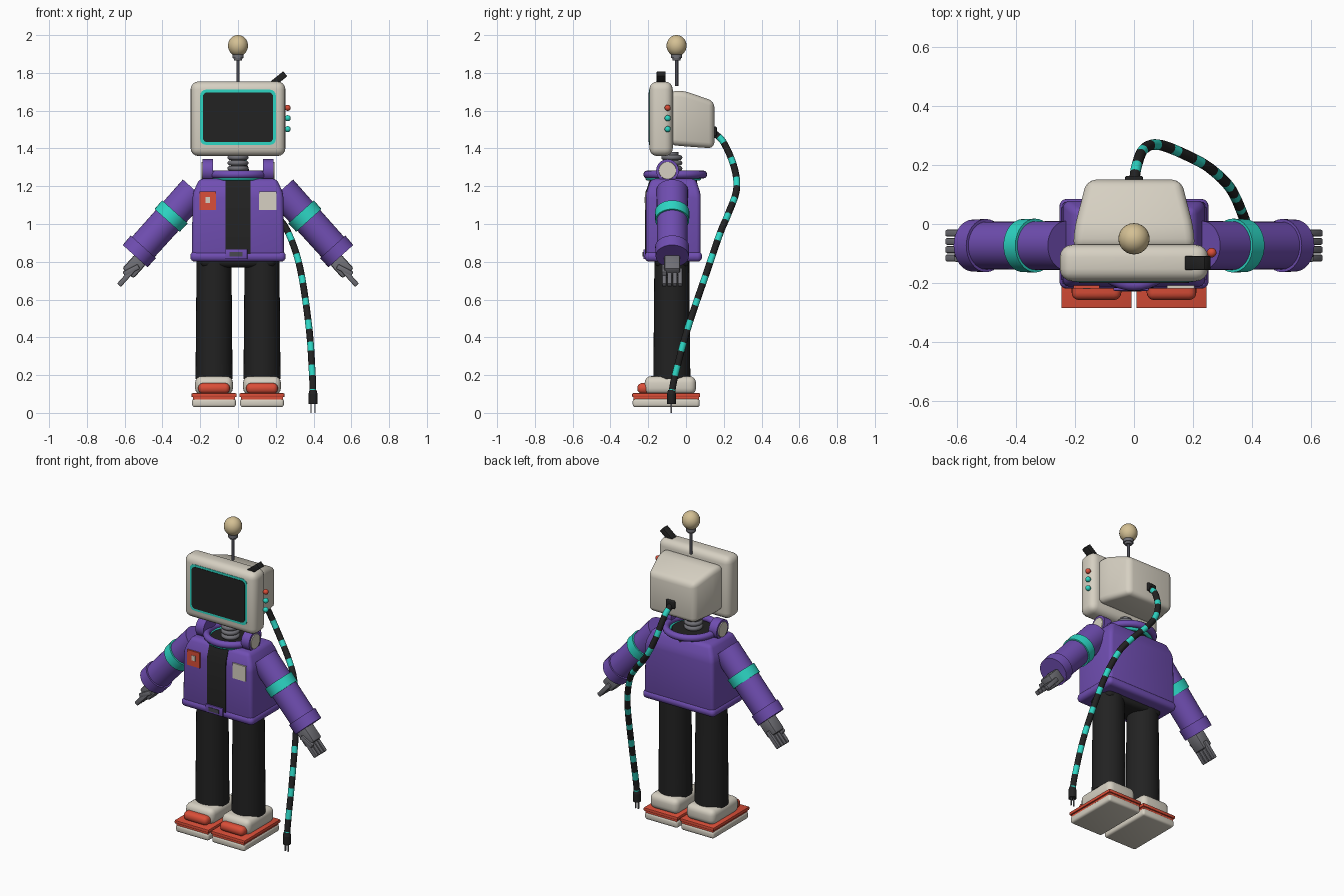
import bpy, bmesh, math
from mathutils import Vector, Matrix

if "Cube" in bpy.data.objects:
    bpy.data.objects.remove(bpy.data.objects["Cube"])


def material(name, rgb):
    m = bpy.data.materials.new(name)
    m.diffuse_color = [((c / 255 + 0.055) / 1.055) ** 2.4 for c in rgb] + [1]
    m.use_nodes = True
    m.node_tree.nodes["Principled BSDF"].inputs["Base Color"].default_value = m.diffuse_color
    return m


CREAM = material("cream", (214, 208, 194))
PURPLE = material("purple", (112, 78, 178))
TEAL = material("teal", (45, 214, 196))
RED = material("red", (218, 78, 56))
BLACK = material("black", (34, 34, 34))
GRAY = material("gray", (112, 112, 118))
DARK = material("dark_gray", (72, 72, 80))
TAN = material("tan", (212, 192, 148))


def finish(bm, name, *mats):
    bmesh.ops.recalc_face_normals(bm, faces=bm.faces)
    me = bpy.data.meshes.new(name)
    bm.to_mesh(me)
    bm.free()
    ob = bpy.data.objects.new(name, me)
    bpy.context.collection.objects.link(ob)
    for m in mats:
        me.materials.append(m)
    return ob


def box(name, loc, size, mat, bevel=0.0, seg=3, axis=None, tilt=0.0):
    """Box with rounded edges (only those along axis if given), tilted about y."""
    bm = bmesh.new()
    bmesh.ops.create_cube(bm, size=1)
    bmesh.ops.scale(bm, vec=size, verts=bm.verts)
    if bevel:
        edges = [e for e in bm.edges if axis is None
                 or abs((e.verts[0].co - e.verts[1].co)[axis]) > 1e-5]
        bmesh.ops.bevel(bm, geom=edges, offset=bevel, segments=seg, profile=0.5, affect='EDGES')
    bm.transform(Matrix.Translation(loc) @ Matrix.Rotation(tilt, 4, 'Y'))
    return finish(bm, name, mat)


def loft(name, sections, mat, bevel=0.0, seg=3):
    """Stack of rectangles (z, y centre, half x, half y), skinned and rounded."""
    bm = bmesh.new()
    rings = [[bm.verts.new((sx * hx, cy + sy * hy, z))
              for sx, sy in ((-1, -1), (1, -1), (1, 1), (-1, 1))]
             for z, cy, hx, hy in sections]
    for a, b in zip(rings, rings[1:]):
        for i in range(4):
            bm.faces.new((a[i], a[(i + 1) % 4], b[(i + 1) % 4], b[i]))
    bm.faces.new(rings[0])
    bm.faces.new(rings[-1])
    if bevel:
        bmesh.ops.bevel(bm, geom=bm.edges[:], offset=bevel, segments=seg, profile=0.5, affect='EDGES')
    return finish(bm, name, mat)


def rod(name, a, b, r1, r2, mat, sides=32):
    a, b = Vector(a), Vector(b)
    bm = bmesh.new()
    bmesh.ops.create_cone(bm, cap_ends=True, segments=sides, radius1=r1, radius2=r2,
                          depth=(b - a).length)
    bm.transform(Matrix.Translation((a + b) / 2) @ (b - a).to_track_quat('Z', 'Y').to_matrix().to_4x4())
    return finish(bm, name, mat)


def ball(name, loc, radii, mat):
    bm = bmesh.new()
    bmesh.ops.create_uvsphere(bm, u_segments=24, v_segments=16, radius=1)
    bm.transform(Matrix.Translation(loc) @ Matrix.Diagonal((*radii, 1)))
    return finish(bm, name, mat)


def ring(name, loc, major, minor, mat, sy=1.0):
    bpy.ops.mesh.primitive_torus_add(location=loc, major_radius=major, minor_radius=minor,
                                     major_segments=40, minor_segments=12)
    ob = bpy.context.object
    ob.name = name
    ob.scale = (1, sy, 1)
    ob.data.materials.append(mat)


CY = -0.067  # body centre in y

# Monitor head with screen and tapered rear housing
box("head_front", (0, -0.132, 1.557), (0.502, 0.124, 0.395), CREAM, 0.042, 4)
box("screen_frame", (0, -0.192, 1.565), (0.40, 0.009, 0.292), TEAL, 0.03, 4, 1)
box("screen", (0, -0.195, 1.565), (0.372, 0.009, 0.264), BLACK, 0.024, 4, 1)
housing = loft("head_rear", [(-0.09, 1.56, 0.205, 0.14), (-0.02, 1.56, 0.203, 0.148),
                             (0.15, 1.525, 0.16, 0.125)], CREAM, 0.03, 3)
for v in housing.data.vertices:  # lay the stack down so it runs backwards
    v.co = (v.co.x, v.co.z, v.co.y)
housing.data.flip_normals()
box("cable_socket", (0, 0.148, 1.49), (0.06, 0.03, 0.05), BLACK, 0.006)
box("head_switch", (0.215, -0.132, 1.767), (0.09, 0.048, 0.034), BLACK, 0.004, 2, None, -0.68)
for i, (z, m) in enumerate(((1.615, RED), (1.56, TEAL), (1.502, TEAL))):
    ball(f"side_knob_{i}", (0.263, -0.097, z), (0.016, 0.016, 0.016), m)

# Antenna with bulb
rod("antenna", (0, -0.05, 1.73), (0, -0.05, 1.875), 0.009, 0.009, DARK, 16)
rod("bulb_socket_low", (0, -0.05, 1.866), (0, -0.05, 1.88), 0.02, 0.024, GRAY)
rod("bulb_socket", (0, -0.05, 1.878), (0, -0.05, 1.9), 0.03, 0.03, GRAY)
ball("bulb", (0, -0.05, 1.944), (0.053, 0.053, 0.056), TAN)

# Neck coil, shirt top and collar
rod("neck", (0, -0.075, 1.22), (0, -0.075, 1.38), 0.036, 0.036, GRAY)
for i in range(4):
    ring(f"neck_coil_{i}", (0, -0.075, 1.265 + 0.029 * i), 0.043, 0.013, GRAY)
rod("shirt_top", (0, CY, 1.2), (0, CY, 1.252), 0.13, 0.12, BLACK)
ring("teal_collar", (0, CY, 1.243), 0.135, 0.013, TEAL)
ring("headphone_band", (0, -0.057, 1.262), 0.148, 0.021, PURPLE)
for s in (-1, 1):
    rod("headphone_cup", (s * 0.132, -0.098, 1.283), (s * 0.188, -0.098, 1.283), 0.06, 0.06, PURPLE)
    rod("headphone_pad", (s * 0.186, -0.098, 1.283), (s * 0.193, -0.098, 1.283), 0.047, 0.045, CREAM)

# Jacket
loft("jacket", [(0.82, CY, 0.245, 0.145), (1.16, CY, 0.24, 0.145), (1.24, CY, 0.205, 0.118)],
     PURPLE, 0.022, 3)
loft("shirt_strip", [(0.84, -0.1, 0.066, 0.117), (1.16, -0.1, 0.066, 0.117),
                     (1.243, -0.1, 0.066, 0.088)], BLACK)
box("jacket_hem", (0, CY, 0.828), (0.505, 0.304, 0.055), PURPLE, 0.025, 4)
box("buckle", (-0.01, -0.22, 0.84), (0.12, 0.012, 0.052), PURPLE, 0.004, 2)
box("buckle_inset", (-0.01, -0.227, 0.84), (0.07, 0.004, 0.024), DARK)
box("red_patch", (-0.16, -0.213, 1.123), (0.088, 0.009, 0.096), RED)
box("patch_mark", (-0.16, -0.218, 1.128), (0.026, 0.004, 0.032), CREAM)
box("cream_patch", (0.158, -0.213, 1.123), (0.092, 0.009, 0.096), CREAM)

# Arms and hands
for s in (-1, 1):
    a, b = Vector((s * 0.23, -0.073, 1.18)), Vector((s * 0.545, -0.073, 0.83))
    d = (b - a).normalized()
    rod("arm", a, b, 0.083, 0.08, PURPLE)
    rod("arm_band", a.lerp(b, 0.33), a.lerp(b, 0.46), 0.091, 0.09, TEAL)
    rod("cuff", a.lerp(b, 0.86), a.lerp(b, 1.0), 0.09, 0.088, PURPLE)
    tilt = math.atan2(d.x, d.z)
    box("palm", (s * 0.55, -0.073, 0.775), (0.08, 0.085, 0.1), GRAY, 0.012, 2, None, tilt)
    for i in range(4):
        box(f"finger_{i}", (s * 0.592, -0.115 + 0.028 * i, 0.718), (0.027, 0.024, 0.115),
            GRAY, 0.006, 2, None, tilt)
    box("thumb", (s * 0.565, -0.115, 0.755), (0.028, 0.026, 0.09), GRAY, 0.006, 2, None, tilt * 0.85)

# Trousers and shoes
box("hips", (0, -0.075, 0.81), (0.4, 0.18, 0.08), BLACK, 0.03)
for s in (-1, 1):
    x = s * 0.127
    rod("leg", (x, -0.075, 0.18), (x, -0.075, 0.83), 0.098, 0.092, BLACK)
    box("shoe_upper", (x, -0.083, 0.145), (0.2, 0.272, 0.098), CREAM, 0.035, 4)
    box("shoe_toe", (x, -0.2, 0.13), (0.168, 0.115, 0.056), RED, 0.025, 4)
    box("shoe_trim", (x, -0.105, 0.094), (0.238, 0.36, 0.02), RED, 0.004, 2)
    box("shoe_mid", (x, -0.105, 0.08), (0.22, 0.345, 0.02), RED)
    box("shoe_sole", (x, -0.105, 0.053), (0.232, 0.354, 0.046), CREAM, 0.014, 3)

# Striped power cable
PATH = [Vector(p) for p in ((0, 0.14, 1.49), (0.01, 0.2, 1.43), (0.035, 0.255, 1.3),
                            (0.09, 0.267, 1.18), (0.2, 0.222, 1.05), (0.268, 0.18, 0.95),
                            (0.33, 0.115, 0.76), (0.376, 0.01, 0.45), (0.393, -0.055, 0.21),
                            (0.397, -0.077, 0.1))]
ends = [2 * PATH[0] - PATH[1]] + PATH + [2 * PATH[-1] - PATH[-2]]
pts = []
for p0, p1, p2, p3 in zip(ends, ends[1:], ends[2:], ends[3:]):
    n = max(4, round((p2 - p1).length / 0.009))
    for k in range(n):
        t = k / n
        pts.append(0.5 * (2 * p1 + (p2 - p0) * t + (2 * p0 - 5 * p1 + 4 * p2 - p3) * t * t
                          + (3 * p1 - p0 - 3 * p2 + p3) * t ** 3))
pts.append(PATH[-1])
bm = bmesh.new()
rows, dist, run = [], [], 0.0
for i, p in enumerate(pts):
    tan = (pts[min(i + 1, len(pts) - 1)] - pts[max(i - 1, 0)]).normalized()
    u = tan.cross(Vector((1, -0.4, 0))).normalized()
    w = tan.cross(u)
    run += (p - pts[i - 1]).length if i else 0
    dist.append(run)
    rows.append([bm.verts.new(p + 0.018 * (u * math.cos(q * math.pi / 6) + w * math.sin(q * math.pi / 6)))
                 for q in range(12)])
for a, b, s in zip(rows, rows[1:], dist):
    for q in range(12):
        f = bm.faces.new((a[q], a[(q + 1) % 12], b[(q + 1) % 12], b[q]))
        f.material_index = 1 if (s + 0.04) % 0.125 > 0.08 else 0
finish(bm, "power_cable", BLACK, TEAL)
rod("plug", (0.397, -0.077, 0.048), (0.397, -0.077, 0.1), 0.024, 0.024, BLACK, 16)
rod("plug_neck", (0.397, -0.077, 0.1), (0.397, -0.077, 0.122), 0.024, 0.018, BLACK, 16)
for dx in (-0.01, 0.01):
    box("plug_prong", (0.397 + dx, -0.077, 0.027), (0.006, 0.008, 0.054), GRAY)

# Smooth rounded parts, keep hard edges
bpy.ops.object.select_all(action='SELECT')
bpy.context.view_layer.objects.active = bpy.context.scene.objects[0]
bpy.ops.object.shade_smooth_by_angle(angle=math.radians(35))
